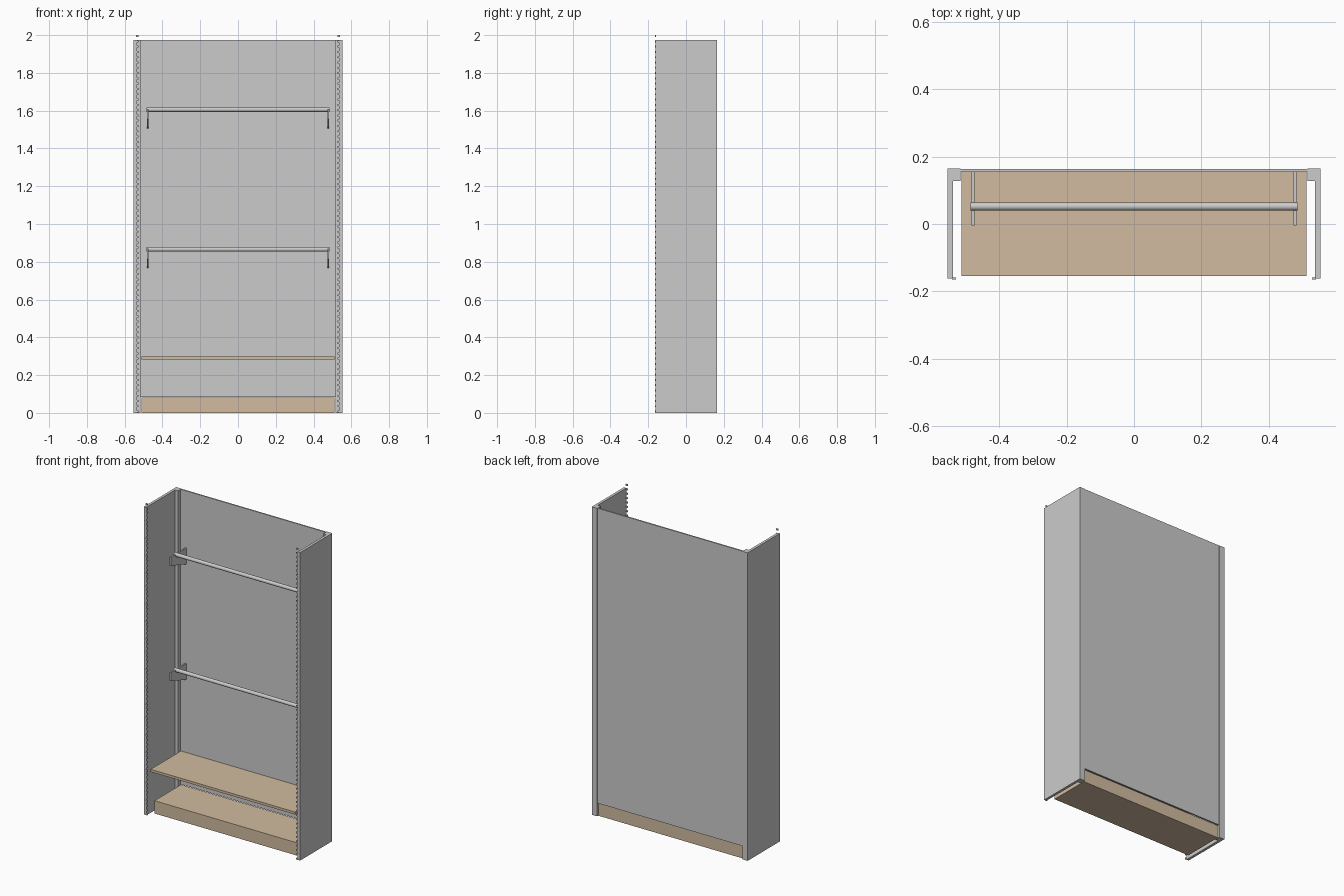
import bpy, bmesh, math

if "Cube" in bpy.data.objects:
    bpy.data.objects.remove(bpy.data.objects["Cube"])

wood = bpy.data.materials.new("wood")
wood.diffuse_color = (0.64, 0.50, 0.35, 1)
wood.use_nodes = True
wood.node_tree.nodes["Principled BSDF"].inputs["Base Color"].default_value = wood.diffuse_color


def finish(name, bm, mat=None):
    bmesh.ops.recalc_face_normals(bm, faces=bm.faces)
    me = bpy.data.meshes.new(name)
    bm.to_mesh(me)
    bm.free()
    ob = bpy.data.objects.new(name, me)
    bpy.context.collection.objects.link(ob)
    if mat:
        me.materials.append(mat)
    return ob


def add_box(bm, x, y, z):
    vs = bmesh.ops.create_cube(bm, size=1)["verts"]
    for v in vs:
        for i, (a, b) in enumerate((x, y, z)):
            v.co[i] = (a + b) / 2 + v.co[i] * (b - a)


def box(name, x, y, z, mat=None):
    bm = bmesh.new()
    add_box(bm, x, y, z)
    return finish(name, bm, mat)


def span(s, a, b):
    return tuple(sorted((s * a, s * b)))


# wooden plinth, shelf and grey back panel
box("plinth", (-0.512, 0.512), (-0.115, 0.154), (0, 0.082), wood)
box("shelf", (-0.512, 0.512), (-0.154, 0.154), (0.282, 0.298), wood)
box("back_panel", (-0.515, 0.515), (0.154, 0.163), (0.084, 1.975))

for s, side in ((-1, "left"), (1, "right")):
    # side panel and rear post
    box(side + "_side_panel", span(s, 0.536, 0.553), (-0.161, 0.128), (0, 1.975))
    box(side + "_rear_post", span(s, 0.515, 0.553), (0.128, 0.165), (0, 1.975))
    # row of small tabs on the front edge
    bm = bmesh.new()
    for i in range(72):
        z = 0.002 + i * 0.028
        add_box(bm, span(s, 0.528, 0.540), (-0.165, -0.159), (z, z + 0.010))
    finish(side + "_front_tabs", bm)

for level, zc in (("upper", 1.606), ("lower", 0.866)):
    # hanging rail
    bm = bmesh.new()
    bmesh.ops.create_cone(bm, cap_ends=True, segments=24, radius1=0.012,
                          radius2=0.012, depth=0.97)
    for v in bm.verts:
        x, y, z = v.co
        v.co = (z, 0.052 + x, zc + y)
    rail = finish(level + "_rail", bm)
    for p in rail.data.polygons:
        p.use_smooth = len(p.vertices) == 4

    # bracket plates with a round cradle under the rail
    profile = [(0.154, 0.004), (0.064, 0.004)]
    profile += [(0.052 + 0.012 * math.cos(a), 0.012 * math.sin(a))
                for a in (-math.pi * k / 8 for k in range(9))]
    profile += [(0.040, 0.004), (-0.005, 0.004), (-0.005, -0.05), (0.154, -0.1)]
    for s, side in ((-1, "left"), (1, "right")):
        bm = bmesh.new()
        f = bm.faces.new([bm.verts.new((s * 0.473, y, zc + z)) for y, z in profile])
        ext = bmesh.ops.extrude_face_region(bm, geom=[f])["geom"]
        bmesh.ops.translate(bm, vec=(s * 0.009, 0, 0),
                            verts=[g for g in ext if isinstance(g, bmesh.types.BMVert)])
        finish(f"{level}_{side}_bracket", bm)
